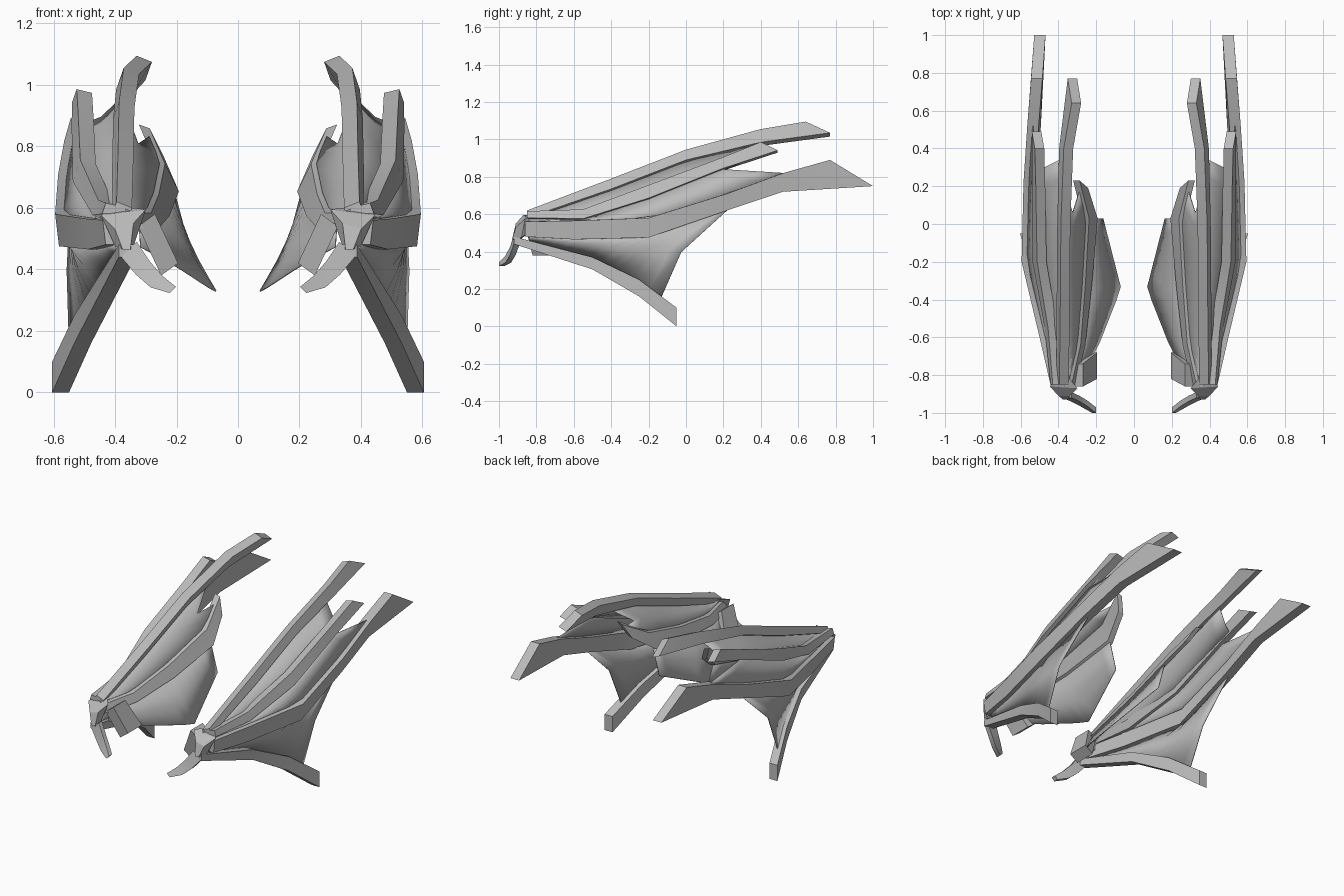
import bpy, bmesh, math
from mathutils import Vector

if "Cube" in bpy.data.objects:
    bpy.data.objects.remove(bpy.data.objects["Cube"])

grey = bpy.data.materials.new("plain_grey")
grey.use_nodes = True
COLOUR = (0.5, 0.5, 0.5, 1)
grey.diffuse_color = COLOUR
grey.node_tree.nodes["Principled BSDF"].inputs["Base Color"].default_value = COLOUR


def finish(name, bm, thickness=0):
    """Turn a bmesh for the left wing into a mirrored object."""
    bmesh.ops.recalc_face_normals(bm, faces=bm.faces)
    mesh = bpy.data.meshes.new(name)
    bm.to_mesh(mesh)
    bm.free()
    mesh.materials.append(grey)
    obj = bpy.data.objects.new(name, mesh)
    bpy.context.collection.objects.link(obj)
    if thickness:
        solid = obj.modifiers.new("thickness", "SOLIDIFY")
        solid.thickness = thickness
        solid.offset = 0
    obj.modifiers.new("mirror", "MIRROR")
    bpy.ops.object.select_all(action="DESELECT")
    obj.select_set(True)
    bpy.context.view_layer.objects.active = obj
    bpy.ops.object.shade_smooth_by_angle(angle=math.radians(25))


def loft(name, rings):
    """Closed solid through four-sided cross-sections."""
    bm = bmesh.new()
    loops = [[bm.verts.new(p) for p in ring] for ring in rings]
    for a, b in zip(loops, loops[1:]):
        for i in range(len(a)):
            j = (i + 1) % len(a)
            bm.faces.new((a[i], a[j], b[j], b[i]))
    bm.faces.new(loops[0])
    bm.faces.new(loops[-1])
    finish(name, bm)


def spar(name, stations, width, lean=0, rake=0, roll=0):
    """Finger bone: stations are (x, y, top, height); the tip is cut at a rake.
    Lean shifts the bottom sideways per unit height, roll lifts the outer edge."""
    rings, top_line, low_line = [], [], []
    for i, (x, y, top, height) in enumerate(stations):
        last = i == len(stations) - 1
        upper = Vector((x, y, top))
        lower = Vector((x + lean * height, y + rake * last, top - height))
        half = Vector((width / 2, 0, roll))
        rings.append((upper - half, upper + half, lower + half, lower - half))
        top_line.append(upper)
        low_line.append(lower)
    loft(name, rings)
    return {"top": top_line, "low": low_line}


def at(line, y):
    """Point on a polyline at depth y."""
    for a, b in zip(line, line[1:]):
        if y <= b.y:
            break
    return a.lerp(b, (y - a.y) / (b.y - a.y))


def membrane(name, line_a, end_a, line_b, end_b, pull=0, bulge=(0, 0, 0), start=-0.84):
    """Skin stretched between two bones, with a notched trailing edge."""
    rows, cols = 12, 2
    bm = bmesh.new()
    grid = []
    for i in range(rows + 1):
        row = []
        for j in range(cols + 1):
            v = j / cols
            arch = 4 * v * (1 - v)
            u = i / rows * (1 - pull * arch)
            a = at(line_a, start + (end_a - start) * u)
            b = at(line_b, start + (end_b - start) * u)
            row.append(bm.verts.new(a.lerp(b, v) + Vector(bulge) * arch * u))
        grid.append(row)
    for r, s in zip(grid, grid[1:]):
        for j in range(cols):
            bm.faces.new((r[j], r[j + 1], s[j + 1], s[j]))
    finish(name, bm, 0.005)


# Finger bones, from the lowest outer one round to the inner one
leg = spar("lower_spar", [
    (.36, -.92, .48, .04), (.43, -.5, .37, .065), (.505, -.25, .25, .09),
    (.577, -.05, .1, .1)], .055)
side = spar("side_spar", [
    (.41, -.86, .56, .08), (.47, -.6, .565, .1), (.565, -.2, .58, .105),
    (.555, .22, .71, .09), (.535, .52, .82, .1), (.515, .77, .89, .14)],
    .06, -.12, .23)
outer = spar("upper_outer_spar", [
    (.405, -.85, .61, .035), (.43, -.55, .62, .05), (.488, -.2, .75, .07),
    (.495, .2, .9, .06), (.5, .4, .98, .045)], .05, .35, .09, .006)
crest = spar("crest_spar", [
    (.37, -.85, .61, .04), (.365, -.4, .78, .055), (.362, 0, .935, .055),
    (.347, .4, 1.045, .07), (.305, .64, 1.085, .06)], .05, .35, .13, .01)
inner = spar("inner_spar", [
    (.35, -.86, .59, .05), (.3, -.64, .59, .05), (.275, -.32, .65, .07),
    (.255, .03, .75, .09), (.305, .23, .865, .09)], .035, -.5, -.04, .006)

# Skins between the bones
membrane("lower_membrane", leg["top"], -.13, side["low"], .22, .08, (.02, 0, 0))
membrane("side_membrane", side["top"], .52, outer["low"], .2)
membrane("upper_membrane", outer["low"], .28, crest["low"], .35, 0, (0, 0, -.02))
membrane("inner_membrane", crest["low"], .24, inner["top"], .17, .14, (.01, 0, -.02))

# Drooping flap under the inner bone
flap_edge = [Vector(p) for p in (
    (.33, -.86, .48), (.2, -.67, .41), (.07, -.34, .325), (.165, .03, .49))]
membrane("inner_flap", inner["low"], .03, flap_edge, .03)

# Hub joining the bones at the front
loft("hub", [
    ((.35, -.93, .465), (.375, -.93, .465), (.4, -.91, .53), (.34, -.91, .55)),
    ((.345, -.89, .46), (.4, -.88, .475), (.445, -.86, .575), (.3, -.87, .595)),
    ((.36, -.82, .52), (.41, -.82, .52), (.42, -.82, .6), (.34, -.82, .6))])

# Broad thumb pointing inward
loft("thumb", [
    [(x + dx, y, z + dz) for y, dx, dz in
     ((near, 0, 0), (far, 0, 0), (far, .055, -.04), (near, .055, -.04))]
    for x, z, near, far in ((.27, .58, -.86, -.74), (.195, .42, -.82, -.68))])

# Hooked claw below the hub
loft("claw", [
    [(x - s, y, z + s), (x + s, y, z - s), (x + s, y + .03, z - s),
     (x - s, y + .03, z + s)]
    for x, y, z, s in ((.355, -.92, .465, .025), (.31, -.94, .405, .022),
                       (.265, -.965, .36, .019), (.212, -1, .333, .01))])
